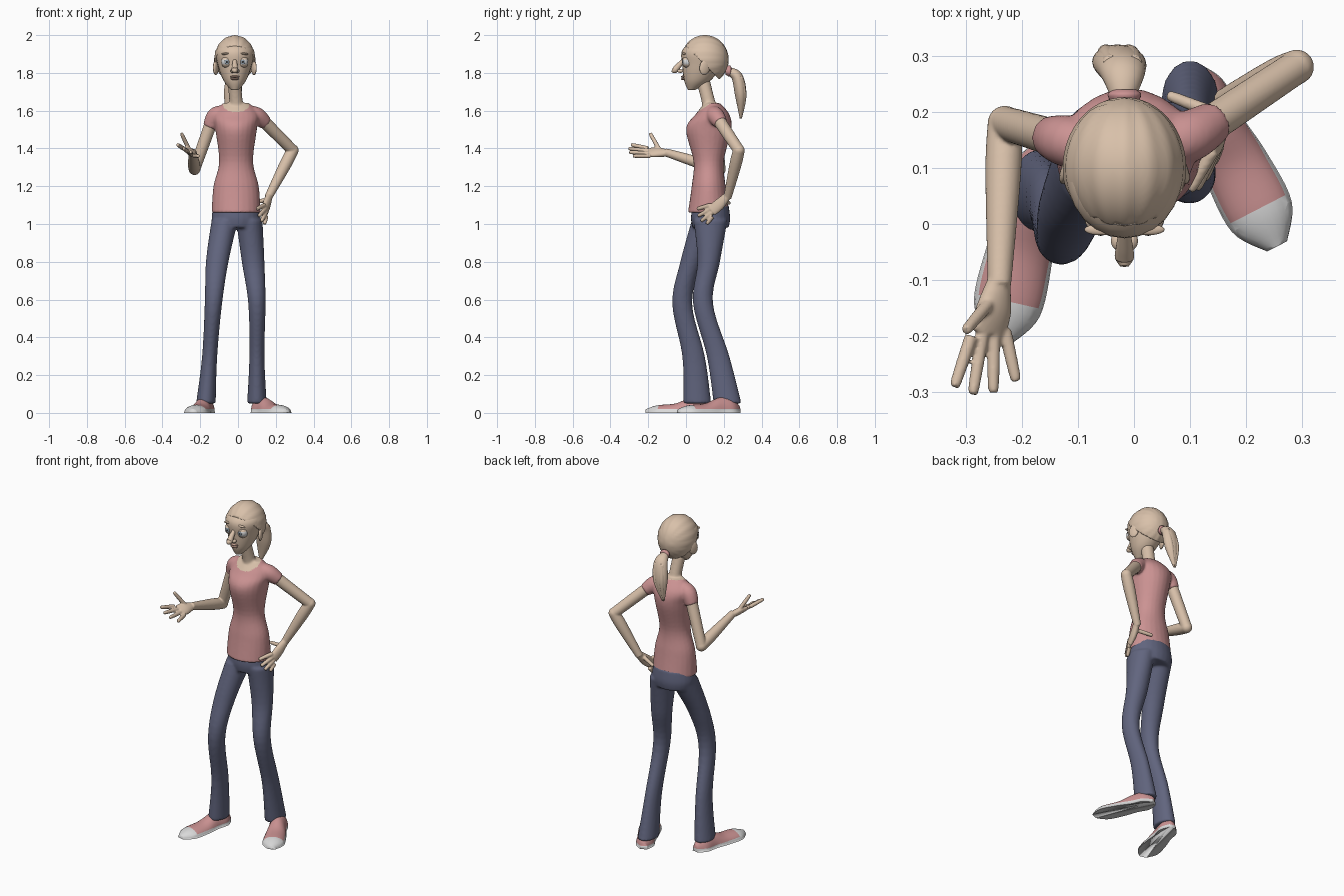
import bpy, bmesh, math
from mathutils import Vector, Matrix

if "Cube" in bpy.data.objects:
    bpy.data.objects.remove(bpy.data.objects["Cube"])

ACROSS, DEPTH, UP = Vector((1, 0, 0)), Vector((0, 1, 0)), Vector((0, 0, 1))


def material(name, *rgb):
    mat = bpy.data.materials.new(name)
    mat.use_nodes = True
    mat.diffuse_color = (*rgb, 1)
    mat.node_tree.nodes["Principled BSDF"].inputs["Base Color"].default_value = (*rgb, 1)
    return mat


SKIN = material("warm skin and hair", .69, .53, .4)
PINK = material("dusty pink cloth", .6, .29, .29)
DENIM = material("slate denim", .12, .13, .21)
WHITE = material("rubber white", .7, .7, .7)
IRIS = material("grey blue iris", .3, .36, .42)
DARK = material("dark pupil", .03, .03, .03)
LIP = material("lip", .52, .33, .26)


def spline(rings, steps=6):
    """Catmull-Rom interpolation through every number of the rings."""
    dense = []
    for i in range(len(rings) - 1):
        before, start, end = rings[max(i - 1, 0)], rings[i], rings[i + 1]
        after = rings[min(i + 2, len(rings) - 1)]
        for k in range(steps):
            t = k / steps
            dense.append([b + t / 2 * (c - a + t * (2*a - 5*b + 4*c - d + t * (3*b - a - 3*c + d)))
                          for a, b, c, d in zip(before, start, end, after)])
    return dense + [list(rings[-1])]


def tube(bm, rings, up=None, sides=24):
    """Closed loft of ellipses (x, y, z, radius[, radius]); without up the rings lie flat."""
    rings = spline(rings)
    centres = [Vector(ring[:3]) for ring in rings]
    loops = []
    for i, ring in enumerate(rings):
        side, normal = ACROSS, DEPTH
        if up is not None:
            along = (centres[min(i + 1, len(rings) - 1)] - centres[max(i - 1, 0)]).normalized()
            side = along.cross(up).normalized()
            normal = side.cross(along)
        angles = [math.tau * k / sides for k in range(sides)]
        loops.append([bm.verts.new(centres[i] + side * ring[3] * math.cos(angle)
                                   + normal * ring[-1] * math.sin(angle)) for angle in angles])
    for lower, upper in zip(loops, loops[1:]):
        for k in range(sides):
            bm.faces.new((lower[k - 1], lower[k], upper[k], upper[k - 1]))
    bm.faces.new(loops[0])
    bm.faces.new(loops[-1])


def add_ball(bm, centre, radii, turn=Matrix(), segments=24):
    matrix = Matrix.Translation(centre) @ turn @ Matrix.Diagonal((*radii, 1))
    bmesh.ops.create_uvsphere(bm, u_segments=segments, v_segments=segments // 2, radius=1, matrix=matrix)


def slice_mesh(bm, point, normal, clear=True):
    geometry = bm.verts[:] + bm.edges[:] + bm.faces[:]
    bmesh.ops.bisect_plane(bm, geom=geometry, plane_co=point, plane_no=normal, clear_inner=clear)


def finish(name, bm, materials, voxel=None, rule=None):
    """Make the object, optionally fuse overlapping volumes, then colour by rule."""
    bmesh.ops.recalc_face_normals(bm, faces=bm.faces[:])
    mesh = bpy.data.meshes.new(name)
    bm.to_mesh(mesh)
    bm.free()
    thing = bpy.data.objects.new(name, mesh)
    bpy.context.collection.objects.link(thing)
    if voxel:
        fuse = thing.modifiers.new("fuse", "REMESH")
        fuse.mode, fuse.voxel_size = "VOXEL", voxel
        soften = thing.modifiers.new("soften", "SMOOTH")
        soften.factor, soften.iterations = .5, 4
        bpy.context.view_layer.update()
        fused = thing.evaluated_get(bpy.context.evaluated_depsgraph_get())
        thing.data = bpy.data.meshes.new_from_object(fused)
        thing.modifiers.clear()
    thing.data.materials.clear()
    for mat in materials:
        thing.data.materials.append(mat)
    for face in thing.data.polygons:
        face.use_smooth = True
        face.material_index = rule(face.center) if rule else 0
    return thing


def single(name, rings, mat, up=None):
    bm = bmesh.new()
    tube(bm, rings, up)
    return finish(name, bm, [mat])


def ball(name, centre, radii, mat, turn=Matrix(), cut=None, segments=24):
    bm = bmesh.new()
    add_ball(bm, centre, radii, turn, segments)
    if cut:
        slice_mesh(bm, *cut)
    return finish(name, bm, [mat])


# Shoulder, elbow and wrist of each arm
JOINTS = {
    "right": [Vector((-.13, .15, 1.57)), Vector((-.23, .18, 1.29)), Vector((-.24, -.11, 1.38))],
    "left": [Vector((.11, .16, 1.57)), Vector((.29, .28, 1.39)), Vector((.16, .22, 1.14))],
}

# Shirt with sleeves and neck
NECK = Vector((-.01, .12, 1.6))
bm = bmesh.new()
torso = [(.12, 1.06, .13, .11), (.12, 1.2, .12, .09), (.12, 1.33, .09, .08), (.12, 1.5, .11, .12),
         (.14, 1.58, .12, .09), (.14, 1.64, .07, .04)]
tube(bm, [(NECK.x, *ring) for ring in torso])
for shoulder, elbow, wrist in JOINTS.values():
    tube(bm, [(*NECK.lerp(shoulder, .4), .04), (*shoulder.lerp(NECK, .1), .046),
              (*shoulder.lerp(elbow, .2), .037)], DEPTH)
tube(bm, [(*NECK, .05), (-.01, .12, 1.64, .036), (-.02, .09, 1.76, .036)], DEPTH)


def neckline(point):
    across, depth = (point.x - NECK.x) / .07, (point.y - NECK.y) / .06
    inside = math.hypot(across, depth) < 1 and point.z > 1.5
    return int(inside or point.z > 1.65)


finish("shirt_and_neck", bm, [PINK, SKIN], voxel=.007, rule=neckline)

# Jeans: hips and two bent legs sharing heights and girths
HEIGHTS = (1.02, .8, .58, .3, .05)
WIDTHS = (.07, .06, .046, .04, .052)
DEPTHS = (.09, .06, .053, .06, .074)
bm = bmesh.new()
tube(bm, [(NECK.x, .13, height, wide, wide * .8) for height, wide in ((1.1, .12), (1.03, .13), (.98, .12))])
tube(bm, list(zip((-.07, -.11, -.13, -.15, -.17), (.12, .03, -.02, .04, .06), HEIGHTS, WIDTHS, DEPTHS)))
tube(bm, list(zip((.06, .08, .1, .1, .1), (.13, .12, .09, .17, .22), HEIGHTS, WIDTHS, DEPTHS)))
finish("jeans", bm, [DENIM], voxel=.008)


# Shoes with white sole edge and toe cap
def shoe(name, heel, toe):
    forward = (toe - heel).normalized()
    shape = [(0, .02, .04), (.05, .05, .08), (.12, .05, .08), (.2, .06, .05), (.3, .06, .04), (.36, .02, .02)]
    bm = bmesh.new()
    tube(bm, [(*(heel + forward * distance), wide, tall) for distance, wide, tall in shape], UP)
    slice_mesh(bm, Vector(), UP)
    slice_mesh(bm, UP * .02, UP, clear=False)
    bmesh.ops.holes_fill(bm, edges=[edge for edge in bm.edges if edge.is_boundary])
    finish(name, bm, [PINK, WHITE], rule=lambda p: int(p.z < .02 or (p - heel).dot(forward) > .28))


shoe("right_shoe", Vector((-.16, .14, 0)), Vector((-.24, -.21, 0)))
shoe("left_shoe", Vector((.09, .28, 0)), Vector((.25, -.03, 0)))


# Arms, each fused with its palm, thumb and fingers
def arm(side, index, pinky, index_tip, pinky_tip, thumb_tip):
    shoulder, elbow, wrist = JOINTS[side]
    bm = bmesh.new()
    tube(bm, [(*shoulder, .034), (*elbow, .03)], ACROSS)
    add_ball(bm, elbow, [.031] * 3)
    tube(bm, [(*elbow, .031), (*elbow.lerp(wrist, .3), .032), (*wrist, .021)], ACROSS)
    knuckles = index.lerp(pinky, .5)
    half = (index - pinky).length / 2
    facing = (index - wrist).cross(pinky - wrist)
    tube(bm, [(*wrist.lerp(elbow, .05), .02, .018), (*wrist.lerp(knuckles, .5), half, .019),
              (*knuckles, half, .013)], facing)
    forward = (knuckles - wrist).normalized()
    digits = [(wrist.lerp(index, .3), thumb_tip)]
    for k in range(4):
        reach = forward * .02 * math.sin(math.pi * k / 3)
        digits.append((index.lerp(pinky, k / 3), index_tip.lerp(pinky_tip, k / 3) + reach))
    for base, tip in digits:
        tube(bm, [(*base, .012), (*base.lerp(tip, .9), .01), (*tip, .005)], UP)
    finish(side + "_arm", bm, [SKIN], voxel=.004)


arm("right", Vector((-.29, -.2, 1.4)), Vector((-.23, -.19, 1.36)), Vector((-.32, -.29, 1.42)),
    Vector((-.21, -.28, 1.36)), Vector((-.3, -.19, 1.48)))
arm("left", Vector((.14, .13, 1.1)), Vector((.15, .14, 1.04)), Vector((.1, .06, 1.08)),
    Vector((.14, .11, 1)), Vector((.06, .23, 1.11)))

# Head
MIDDLE = Vector((-.017, 0, 0))
face = [(1.71, .01, .05, .02), (1.76, -.01, .13, .06), (1.84, -.02, .19, .09), (1.92, -.02, .2, .1), (1.98, .05, .15, .04)]
single("head", [(MIDDLE.x, (front + back) / 2, height, wide, (back - front) / 2)
                for height, front, back, wide in face], SKIN)

# Hair cap with shallow strands, cut along the hairline
crown = MIDDLE + Vector((0, .1, 1.87))
hair = ball("hair", crown, (.11, .126, .13), SKIN, cut=(crown + Vector((0, -.11, .08)), DEPTH + UP), segments=64)
for vertex in hair.data.vertices:
    spoke = vertex.co - crown
    vertex.co += spoke * .01 * (math.cos(16 * math.atan2(spoke.x, spoke.z)) - 1)
hair.modifiers.new("thickness", "SOLIDIFY").thickness = .01

# Ponytail with side strands and band
tail = [(-.02, .22, 1.81, .02, .02), (-.02, .27, 1.78, .03, .04), (-.03, .29, 1.68, .03, .045), (-.05, .29, 1.56, .006, .008)]
single("ponytail", tail, SKIN, ACROSS)
for label, shift in (("right", -.02), ("middle", 0), ("left", .02)):
    swell = [(x + shift * thick / tail[1][3], y + thick / 2, z, thick / 2) for x, y, z, thick, wide in tail[1:]]
    single(label + "_ponytail_strand", swell, SKIN, ACROSS)
single("hair_band", [(MIDDLE.x, y, 1.81, girth) for y, girth in ((.21, .02), (.23, .03), (.24, .02))], PINK, ACROSS)

# Ears, eyes, lids, brows and nostrils
for label, sign in (("right", -1), ("left", 1)):
    ear_turn = Matrix.Rotation(.4 * sign, 4, "Z") @ Matrix.Rotation(-.2, 4, "X")
    ball(label + "_ear", MIDDLE + Vector((.1 * sign, .1, 1.83)), (.012, .03, .042), SKIN, ear_turn)
    eye = MIDDLE + Vector((.042 * sign, .01, 1.858))
    ball(label + "_eye", eye, [.029] * 3, WHITE)
    ball(label + "_iris", eye - DEPTH * .027, (.013, .003, .013), IRIS)
    ball(label + "_pupil", eye - DEPTH * .029, (.006, .002, .006), DARK)
    for lid, way in (("upper", UP), ("lower", -UP)):
        ball(f"{label}_{lid}_lid", eye, [.032] * 3, SKIN, cut=(eye + way * .014, way))
    ball(label + "_brow", eye + Vector((0, -.02, .045)), (.03, .01, .006), SKIN, Matrix.Rotation(.15 * sign, 4, "Y"))
    ball(label + "_nostril", MIDDLE + Vector((.013 * sign, -.03, 1.81)), (.011, .016, .01), SKIN)

# Nose and mouth
bridge, tip = MIDDLE + Vector((0, -.01, 1.87)), MIDDLE + Vector((0, -.06, 1.815))
single("nose", [(*bridge, .01), (*bridge.lerp(tip, .6), .015), (*tip, .017), (*(tip - DEPTH * .015), .008)], SKIN, ACROSS)
for label, height, wide in (("upper", 1.78, .026), ("lower", 1.768, .022)):
    ball(label + "_lip", MIDDLE + Vector((0, -.015, height)), (wide, .012, .006), LIP)
